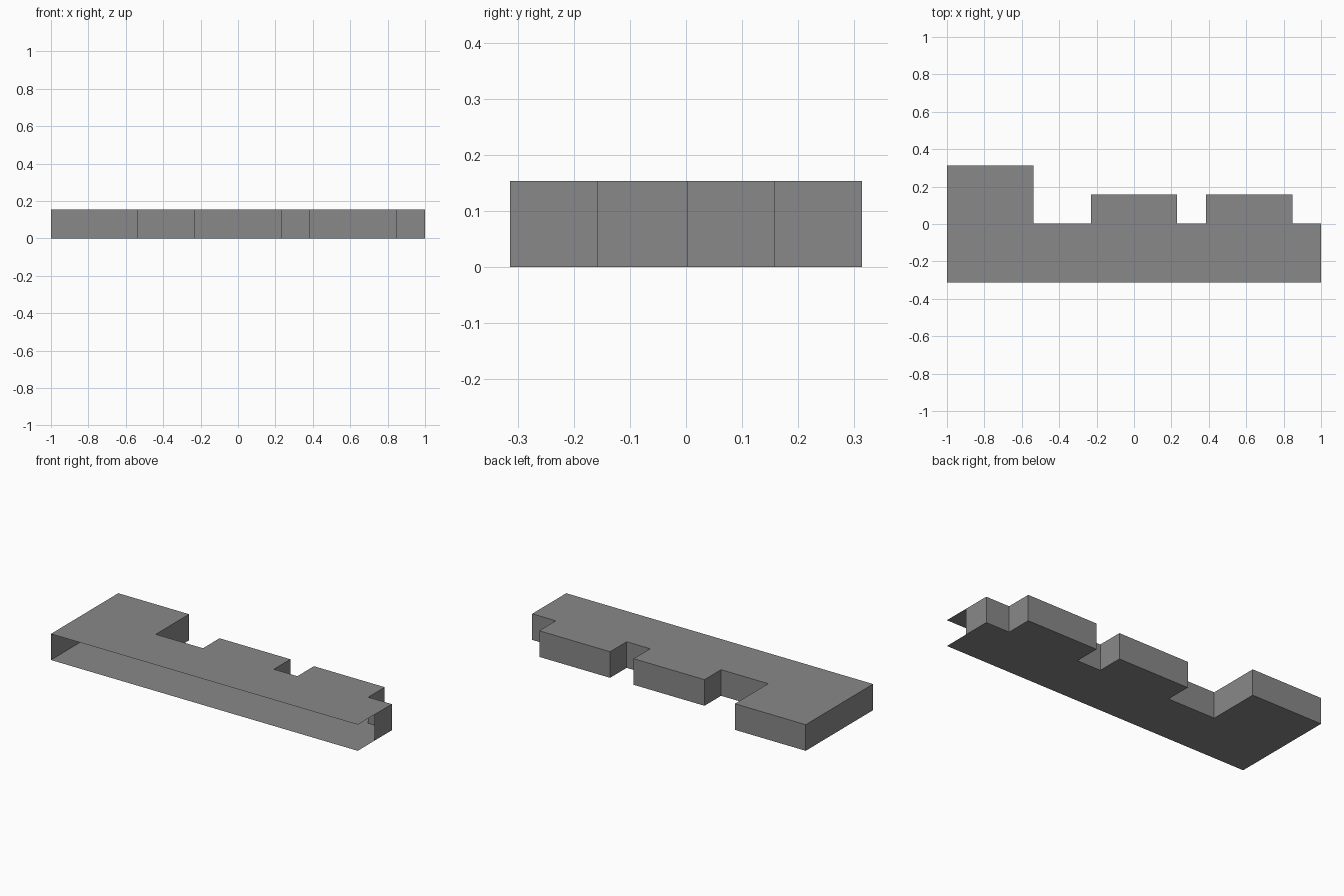
import bpy
import bmesh

cube = bpy.data.objects.get("Cube")
if cube:
    bpy.data.objects.remove(cube, do_unlink=True)

UNIT = 2 / 13           # module of the plan along x
HEIGHT = UNIT
FRONT, BACK = -0.3135, 0.3135
RECESS, BAY = 0.0035, 0.1575
OPENING_END = -0.1585   # end wall starts here; the front stays open

grey = bpy.data.materials.new("plain grey")
grey.use_nodes = True
colour = (0.25, 0.25, 0.25, 1)
grey.diffuse_color = colour
grey.node_tree.nodes["Principled BSDF"].inputs["Base Color"].default_value = colour


def make_object(name, polygons):
    """Flat-shaded sheet object from a list of polygons."""
    bm = bmesh.new()
    for points in polygons:
        bm.faces.new([bm.verts.new(p) for p in points])
    bmesh.ops.remove_doubles(bm, verts=bm.verts, dist=0.0001)
    mesh = bpy.data.meshes.new(name)
    bm.to_mesh(mesh)
    bm.free()
    mesh.materials.append(grey)
    obj = bpy.data.objects.new(name, mesh)
    bpy.context.collection.objects.link(obj)
    return obj


# Stepped wall line: two bays and a deep wing, running from right to left
path = [(1, OPENING_END), (1, RECESS)]
for start, end, depth in ((12, 9, BAY), (8, 5, BAY), (3, 0, BACK)):
    x0, x1 = start * UNIT - 1, end * UNIT - 1
    path += [(x0, RECESS), (x0, depth), (x1, depth)]
    if end:
        path.append((x1, RECESS))
path.append((-1, FRONT))

# Floor and roof sheets share the full outline
outline = path + [(1, FRONT)]
make_object("floor", [[(x, y, 0) for x, y in reversed(outline)]])
make_object("roof", [[(x, y, HEIGHT) for x, y in outline]])

# Thin walls along the path, leaving the front and the front corner open
make_object("walls", [
    [(*a, 0), (*b, 0), (*b, HEIGHT), (*a, HEIGHT)]
    for a, b in zip(path, path[1:])
])
